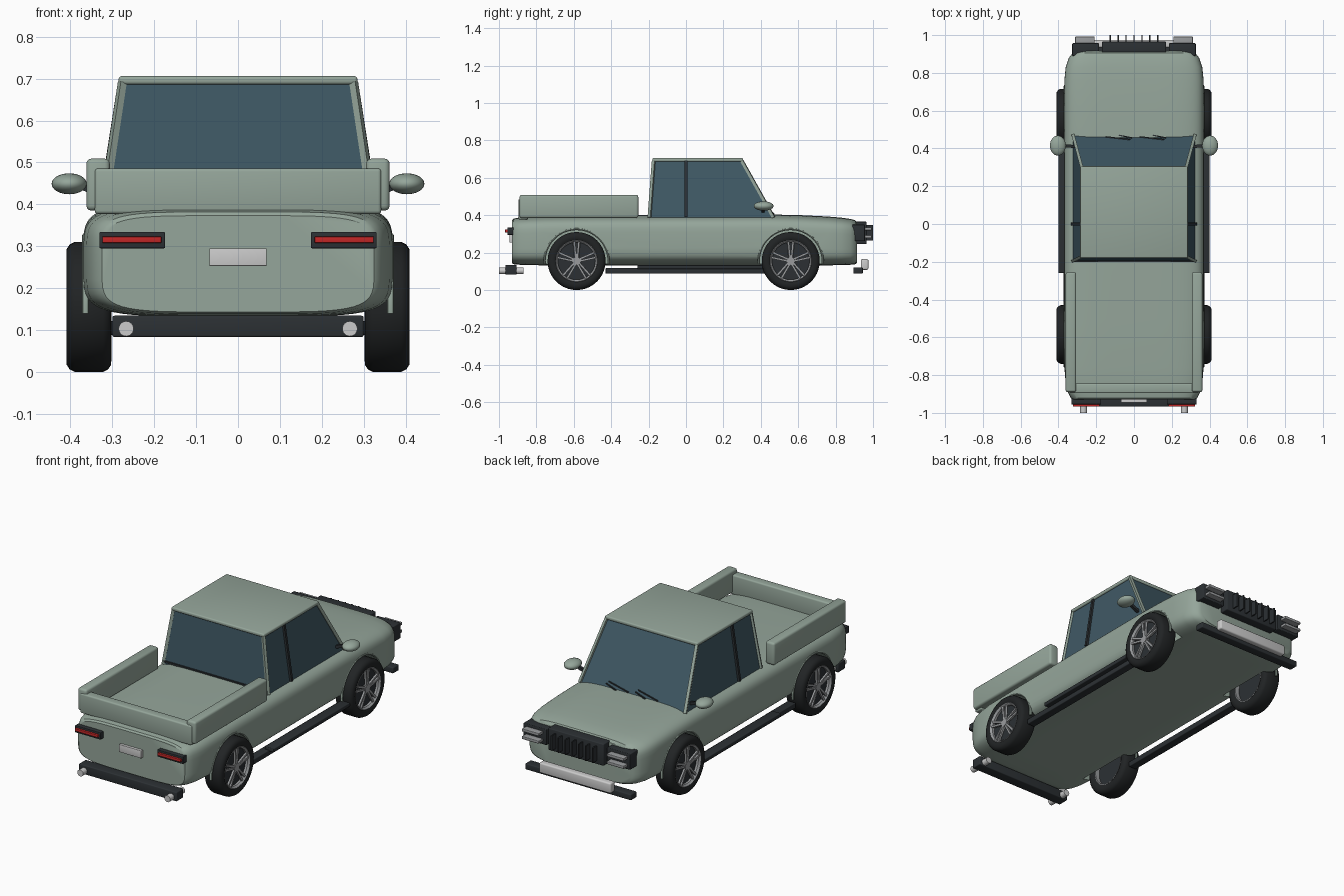
import bpy, bmesh, math
from mathutils import Vector, Matrix

if "Cube" in bpy.data.objects:
    bpy.data.objects.remove(bpy.data.objects["Cube"])


def material(name, rgb):
    m = bpy.data.materials.new(name)
    m.diffuse_color = (*rgb, 1)
    m.use_nodes = True
    m.node_tree.nodes["Principled BSDF"].inputs["Base Color"].default_value = m.diffuse_color
    return m


PAINT = material("sage_paint", (0.30, 0.38, 0.325))
GLASS = material("tinted_glass", (0.05, 0.10, 0.13))
DARK = material("dark_trim", (0.025, 0.03, 0.034))
RUBBER = material("rubber", (0.015, 0.017, 0.018))
METAL = material("bright_metal", (0.55, 0.55, 0.54))
ALLOY = material("alloy", (0.32, 0.33, 0.34))
RED = material("tail_red", (0.55, 0.02, 0.02))


def smooth(o, angle=35):
    bpy.ops.object.select_all(action='DESELECT')
    o.select_set(True)
    bpy.context.view_layer.objects.active = o
    bpy.ops.object.shade_smooth_by_angle(angle=math.radians(angle))


def finish(name, bm, mat, smoothed=True):
    bmesh.ops.recalc_face_normals(bm, faces=bm.faces)
    me = bpy.data.meshes.new(name)
    bm.to_mesh(me)
    bm.free()
    o = bpy.data.objects.new(name, me)
    bpy.context.collection.objects.link(o)
    if mat:
        me.materials.append(mat)
    if smoothed:
        smooth(o)
    return o


def skin(name, rings, mat, closed=False, smoothed=True):
    """Bridge equal rings of points; cap the ends, or join last ring to first."""
    bm = bmesh.new()
    vs = [[bm.verts.new(p) for p in r] for r in rings]
    n = len(vs[0])
    for i in range(len(vs) if closed else len(vs) - 1):
        a, b = vs[i], vs[(i + 1) % len(vs)]
        for j in range(n):
            bm.faces.new((a[j], a[(j + 1) % n], b[(j + 1) % n], b[j]))
    if not closed:
        bm.faces.new(vs[0])
        bm.faces.new(vs[-1])
    return finish(name, bm, mat, smoothed)


def box(name, x, y, z, mat, bevel=0.004):
    """Bevelled box from (min, max) ranges."""
    bm = bmesh.new()
    bmesh.ops.create_cube(bm, size=1)
    for v in bm.verts:
        v.co = [(r[0] + r[1]) / 2 + c * (r[1] - r[0]) for r, c in zip((x, y, z), v.co)]
    if bevel:
        bmesh.ops.bevel(bm, geom=bm.edges[:], offset=bevel, segments=3, profile=0.5, affect='EDGES')
    return finish(name, bm, mat)


def span(s, a, b):
    return (min(s * a, s * b), max(s * a, s * b))


def beams(name, segments, w, d, mat):
    """Square bars between pairs of points, in one object."""
    bm = bmesh.new()
    for a, b in segments:
        a, b = Vector(a), Vector(b)
        m = (Matrix.Translation((a + b) / 2) @ (b - a).to_track_quat('Z', 'Y').to_matrix().to_4x4()
             @ Matrix.Diagonal((w, d, (b - a).length, 1)))
        bmesh.ops.create_cube(bm, size=1, matrix=m)
    return finish(name, bm, mat, False)


def lathe(name, c, profile, mat, n=40):
    """Closed (x, r) profile spun around the x axis through c."""
    rings = []
    for i in range(n):
        t = 2 * math.pi * i / n
        rings.append([(c[0] + x, c[1] + r * math.cos(t), c[2] + r * math.sin(t)) for x, r in profile])
    return skin(name, rings, mat, closed=True)


def cylinder(name, c, r, length, axis, mat, n=32):
    bm = bmesh.new()
    rot = Matrix.Rotation(math.pi / 2, 4, 'Y' if axis == 'X' else 'X')
    bmesh.ops.create_cone(bm, cap_ends=True, segments=n, radius1=r, radius2=r, depth=length,
                          matrix=Matrix.Translation(c) @ rot)
    return finish(name, bm, mat)


# Body: rounded cross-sections lofted tail to nose (y, half width, bottom, top)
def section(y, w, zb, zt, n=56, e=5):
    pts = []
    for i in range(n):
        t = 2 * math.pi * (i + 0.5) / n
        c, s = math.cos(t), math.sin(t)
        pts.append((w * math.copysign(abs(c) ** (2 / e), c), y,
                    (zb + zt) / 2 + (zt - zb) / 2 * math.copysign(abs(s) ** (2 / e), s)))
    return pts


stations = [(-0.93, .325, .143, .373), (-0.922, .335, .138, .382), (-0.89, .35, .135, .388),
            (-0.84, .362, .133, .392), (-0.76, .369, .132, .396), (-0.5, .37, .132, .400),
            (0, .37, .132, .402), (0.45, .37, .132, .404), (0.62, .37, .132, .400),
            (0.76, .369, .132, .393), (0.83, .362, .133, .387), (0.88, .345, .135, .380),
            (0.905, .325, .138, .373), (0.915, .305, .145, .360)]
body = skin("body", [section(*s) for s in stations], PAINT)

# Wheel wells
AXLES = (("rear", -0.585), ("front", 0.56))
SIDES = (("left", -1), ("right", 1))
WZ = 0.155
for end, wy in AXLES:
    for side, s in SIDES:
        cut = cylinder("well_cutter", (s * 0.39, wy, WZ), 0.168, 0.22, 'X', None, 48)
        cut.hide_render = True
        mod = body.modifiers.new("well", 'BOOLEAN')
        mod.object, mod.operation, mod.solver = cut, 'DIFFERENCE', 'EXACT'
        bpy.context.view_layer.objects.active = body
        bpy.ops.object.modifier_apply(modifier=mod.name)
        bpy.data.objects.remove(cut)
smooth(body)

# Wheels and arch lips
for end, wy in AXLES:
    for side, s in SIDES:
        tag = f"{end}_{side}"
        c = (s * 0.356, wy, WZ)
        lathe("tire_" + tag, c, [(-.045, .105), (-.054, .12), (-.053, .138), (-.046, .149), (-.034, .155),
                                 (.034, .155), (.046, .149), (.053, .138), (.054, .12), (.045, .105)], RUBBER)
        lathe("rim_" + tag, c, [(s * x, r) for x, r in
                                ((-.045, .107), (.048, .113), (.051, .109), (.042, .1), (-.045, .1))], ALLOY)
        cylinder("wheel_backing_" + tag, (c[0] + s * .005, wy, WZ), .102, .05, 'X', DARK)
        spokes = []
        for k in range(5):
            for off in (-0.13, 0.13):
                t = math.pi / 2 + k * math.tau / 5
                spokes.append([(c[0] + s * x, wy + r * math.cos(a), WZ + r * math.sin(a))
                               for x, r, a in ((.04, .012, t + off * 3), (.042, .104, t + off))])
        beams("spokes_" + tag, spokes, 0.011, 0.011, ALLOY)
        cylinder("hub_" + tag, (c[0] + s * .033, wy, WZ), .022, .03, 'X', ALLOY, 24)
        rings = []
        for i in range(33):
            a = math.radians(-5 + 190 * i / 32)
            rings.append([(s * (.364 + .008 * math.cos(b)), wy + (.171 + .006 * math.sin(b)) * math.cos(a),
                           WZ + (.171 + .006 * math.sin(b)) * math.sin(a))
                          for b in (k * math.tau / 8 for k in range(8))])
        skin("arch_lip_" + tag, rings, PAINT)

# Cab: glass house, roof, pillars
low = [(-.322, -.195, .388), (.322, -.195, .388), (.322, .468, .388), (-.322, .468, .388)]
top = [(-.276, -.172, .692), (.276, -.172, .692), (.276, .298, .692), (-.276, .298, .692)]
skin("cab_glass", [low, top], GLASS, smoothed=False)
box("roof", (-.285, .285), (-.18, .306), (.686, .706), PAINT, .007)
beams("corner_pillars", list(zip(low, top)), .016, .016, PAINT)
beams("middle_pillars", [((s * .324, 0, .39), (s * .277, 0, .69)) for s in (-1, 1)], .014, .02, DARK)
beams("rear_glass_seal", [((-.32, -.196, .403), (.32, -.196, .403))], .01, .01, DARK)

# Wipers resting at the base of the windscreen
beams("wipers", [((x, .462, .408), (x + .13, .447, .428)) for x in (-.15, .03)]
      + [((x, .47, .404), (x + .07, .456, .418)) for x in (-.08, .10)], .006, .006, DARK)

# Bed walls and tailgate
for side, s in SIDES:
    box("bed_wall_" + side, span(s, .306, .362), (-.89, -.255), (.385, .509), PAINT, .012)
box("tailgate", (-.342, .342), (-.896, -.845), (.377, .486), PAINT, .008)

# Parts repeated on each side
for side, s in SIDES:
    # Mirror
    bm = bmesh.new()
    bmesh.ops.create_uvsphere(bm, u_segments=28, v_segments=16, radius=1,
                              matrix=Matrix.Translation((s * .403, .415, .449))
                              @ Matrix.Diagonal((.042, .053, .025, 1)))
    finish("mirror_" + side, bm, PAINT)
    beams("mirror_stalk_" + side, [((s * .31, .41, .42), (s * .38, .415, .445))], .016, .016, DARK)
    # Rocker and side step
    box("rocker_" + side, span(s, .325, .372), (-.43, .42), (.088, .118), DARK)
    box("side_step_" + side, span(s, .345, .40), (-.26, .41), (.112, .133), DARK)
    # Tail light
    box("tail_housing_" + side, span(s, .174, .331), (-.955, -.922), (.295, .334), DARK, .003)
    box("tail_lens_" + side, span(s, .183, .324), (-.967, -.95), (.308, .323), RED, .002)
    # Exhaust
    cylinder("exhaust_" + side, (s * .267, -.935, .103), .018, .13, 'Y', METAL, 24)
    # Headlight with two light bars
    box("headlight_housing_" + side, span(s, .185, .327), (.89, .957), (.262, .35), DARK)
    for k, z in enumerate((.285, .327)):
        box(f"headlight_bar_{side}_{k}", span(s, .208, .312), (.95, .992), (z - .008, z + .008), ALLOY, .003)

# Tail: plate and bumper
box("plate", (-.068, .068), (-.945, -.925), (.253, .295), METAL, .001)
box("rear_bumper", (-.30, .30), (-.966, -.905), (.083, .134), DARK, .005)

# Nose: grille, slats, bumper, skid plate
box("grille", (-.17, .17), (.89, .965), (.245, .366), DARK, .005)
beams("grille_slats", [((x * .042, .979, .265), (x * .042, .979, .347)) for x in range(-3, 4)], .007, .042, DARK)
box("front_bumper", (-.325, .325), (.895, .946), (.088, .121), DARK, .005)
box("skid_plate", (-.22, .22), (.935, .975), (.108, .165), METAL, .008)
